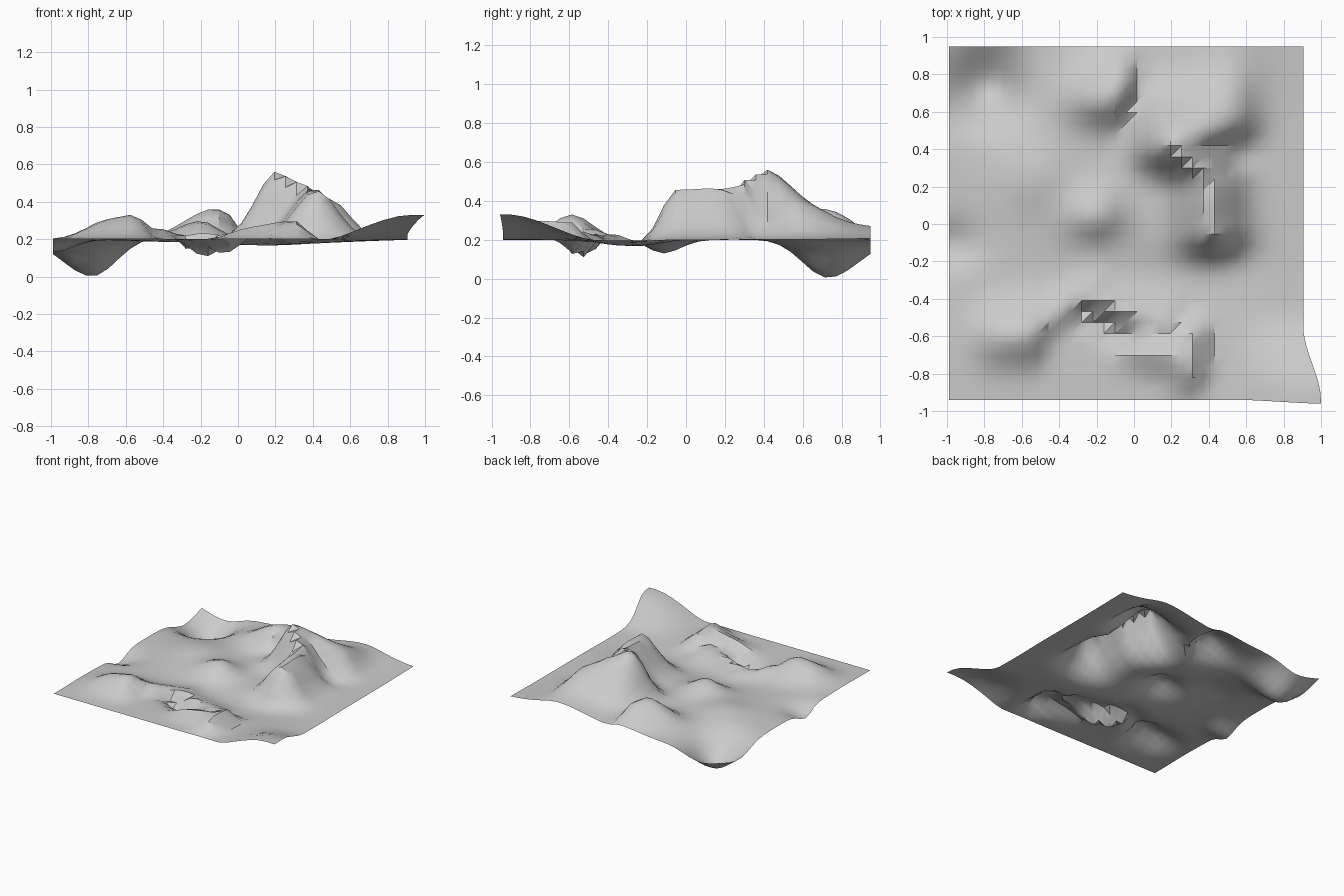
import bpy, math

cube = bpy.data.objects.get("Cube")
if cube:
    bpy.data.objects.remove(cube, do_unlink=True)

CELLS = 32
GROUND = 0.2


def landform(cx, cy, height, left, right, front, back):
    """Rounded hill or hollow with its own falloff width on each side."""
    def shape(x, y):
        dx = (x - cx) / (left if x < cx else right)
        dy = (y - cy) / (front if y < cy else back)
        return height * math.exp(-dx * dx - dy * dy)
    return shape


def ridge(start, end, left, right, front, back, steps=6):
    """Crest, or trench if negative, between two (x, y, height) points."""
    crest = []
    for i in range(steps + 1):
        point = [a + (b - a) * i / steps for a, b in zip(start, end)]
        crest.append(landform(*point, left, right, front, back))
    return lambda x, y: max((shape(x, y) for shape in crest), key=abs)


# Soft landforms, added together
soft = [
    landform(-0.78, 0.73, -0.2, 0.22, 0.18, 0.18, 0.22),   # deep hollow
    landform(-0.2, 0.04, 0.1, 0.16, 0.13, 0.11, 0.15),     # small middle hill
    landform(0.45, 1.0, 0.06, 0.3, 0.3, 0.3, 0.3),         # rise at back edge
    landform(0.1, -0.28, -0.035, 0.6, 0.55, 0.25, 0.2),    # shallow valley
    landform(-0.99, -0.12, -0.07, 0.1, 0.15, 0.1, 0.13),   # notch in left edge
    landform(-0.52, 0.25, 0.045, 0.2, 0.2, 0.18, 0.2),     # low left swell
    ridge((-0.28, -0.47, -0.09), (-0.02, -0.61, -0.09), 0.06, 0.06, 0.05, 0.05),
]

# Craggy landforms, where the tallest one wins
crags = [
    ridge((0.42, -0.05, 0.265), (0.4, 0.2, 0.275), 0.17, 0.16, 0.11, 0.12),
    ridge((0.21, 0.4, 0.365), (0.38, 0.26, 0.28), 0.16, 0.13, 0.1, 0.17),
    ridge((0.21, 0.4, 0.365), (0.5, 0.54, 0.2), 0.16, 0.14, 0.1, 0.25),
    ridge((-0.12, 0.67, 0.165), (-0.07, 0.74, 0.15), 0.23, 0.075, 0.13, 0.17),
    ridge((-0.68, -0.6, 0.11), (-0.55, -0.59, 0.135), 0.17, 0.07, 0.14, 0.16),
    ridge((-0.48, -0.53, 0.07), (-0.2, -0.4, 0.06), 0.1, 0.07, 0.06, 0.13),
    ridge((-0.2, -0.4, 0.06), (0.18, -0.54, 0.06), 0.08, 0.05, 0.05, 0.12),
    ridge((0.04, -0.69, 0.06), (0.3, -0.74, 0.11), 0.12, 0.06, 0.08, 0.13),
    ridge((0.33, -0.8, 0.09), (0.33, -0.6, 0.1), 0.14, 0.05, 0.07, 0.08),
]


def rise(value, low, high):
    t = min(max((value - low) / (high - low), 0), 1)
    return t * t * (3 - 2 * t)


def surface_point(col, row):
    x = -0.99 + 1.895 * col / CELLS
    y = -0.94 + 1.89 * row / CELLS
    z = GROUND + sum(f(x, y) for f in soft) + max(f(x, y) for f in crags)
    # Curled front corner, pulled outward as it lifts
    corner_y = 1 - rise(y, -0.9, -0.45)
    z += 0.13 * rise(x, 0.47, 0.84) * corner_y
    edge_x = rise(x, 0.55, 0.905)
    pull = 1 - rise(y, -0.92, -0.55)
    return x + 0.095 * edge_x * pull, y - 0.02 * edge_x * pull, z


# Terrain sheet
side = CELLS + 1
verts = [surface_point(c, r) for r in range(side) for c in range(side)]
faces = []
for r in range(CELLS):
    for c in range(CELLS):
        a = r * side + c
        b = a + side
        faces += [(a, a + 1, b + 1), (a, b + 1, b)]

mesh = bpy.data.meshes.new("terrain")
mesh.from_pydata(verts, [], faces)
mesh.update()
terrain = bpy.data.objects.new("terrain", mesh)
bpy.context.collection.objects.link(terrain)

# Plain stone colour
stone = bpy.data.materials.new("light_grey")
stone.use_nodes = True
stone.diffuse_color = (0.6, 0.6, 0.6, 1)
for node in stone.node_tree.nodes:
    if node.type == "BSDF_PRINCIPLED":
        node.inputs["Base Color"].default_value = stone.diffuse_color
mesh.materials.append(stone)

# Smooth slopes with sharp cliffs
bpy.ops.object.select_all(action="DESELECT")
terrain.select_set(True)
bpy.context.view_layer.objects.active = terrain
bpy.ops.object.shade_smooth_by_angle(angle=math.radians(35))
